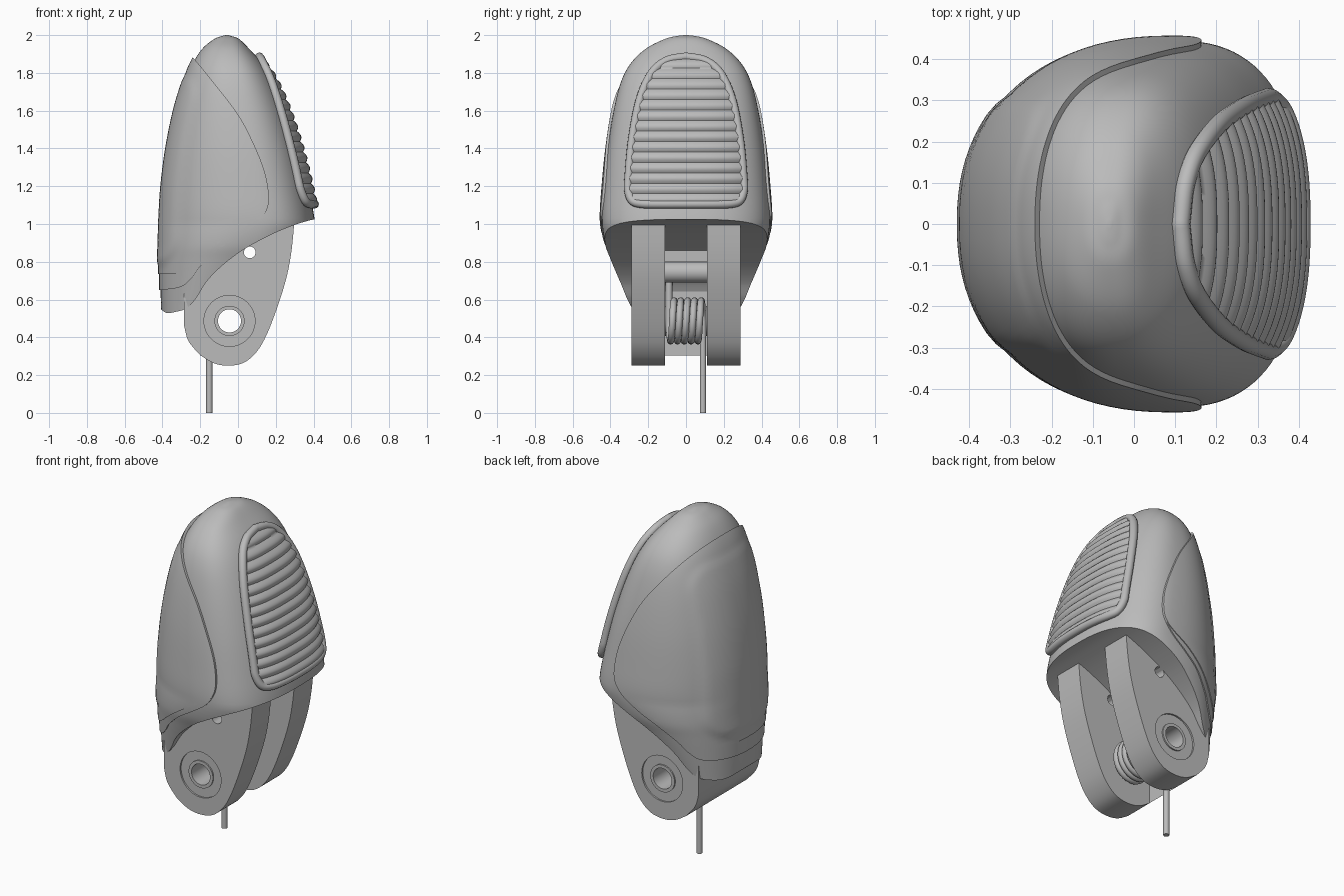
import bpy, bmesh, math
from mathutils import Vector

if "Cube" in bpy.data.objects:
    bpy.data.objects.remove(bpy.data.objects["Cube"])

grey = bpy.data.materials.new("satin grey")
grey.use_nodes = True
grey.diffuse_color = (0.5, 0.5, 0.5, 1)
grey.node_tree.nodes["Principled BSDF"].inputs["Base Color"].default_value = grey.diffuse_color


def smooth_path(points, steps=8):
    """Catmull-Rom through points of any dimension."""
    pts = [Vector(p) for p in points]
    out = []
    for i in range(len(pts) - 1):
        a, b, c, d = pts[max(i - 1, 0)], pts[i], pts[i + 1], pts[min(i + 2, len(pts) - 1)]
        for k in range(steps):
            t = k / steps
            out.append(b + (c - a) * (t / 2) + (a * 2 - b * 5 + c * 4 - d) * (t * t / 2)
                       + (b * 3 - a - c * 3 + d) * (t ** 3 / 2))
    return out + [pts[-1]]


def make(name, bm, angle=35):
    bmesh.ops.recalc_face_normals(bm, faces=bm.faces)
    mesh = bpy.data.meshes.new(name)
    bm.to_mesh(mesh)
    bm.free()
    obj = bpy.data.objects.new(name, mesh)
    bpy.context.collection.objects.link(obj)
    mesh.materials.append(grey)
    activate(obj)
    bpy.ops.object.shade_smooth_by_angle(angle=math.radians(angle))
    return obj


def activate(obj):
    bpy.ops.object.select_all(action='DESELECT')
    obj.select_set(True)
    bpy.context.view_layer.objects.active = obj


def boolean(obj, cutter, operation):
    mod = obj.modifiers.new("cut", 'BOOLEAN')
    mod.operation, mod.solver, mod.object = operation, 'EXACT', cutter
    activate(obj)
    bpy.ops.object.modifier_apply(modifier=mod.name)
    bpy.data.objects.remove(cutter)
    bpy.ops.object.shade_smooth_by_angle(angle=math.radians(35))


def prism(name, outline, y0, y1):
    """Extrude an x-z outline along y."""
    bm = bmesh.new()
    face = bm.faces.new([bm.verts.new((p[0], y0, p[1])) for p in outline])
    ext = bmesh.ops.extrude_face_region(bm, geom=[face])
    verts = [v for v in ext["geom"] if isinstance(v, bmesh.types.BMVert)]
    bmesh.ops.translate(bm, verts=verts, vec=(0, y1 - y0, 0))
    return make(name, bm)


def circle(x, z, r, n=48):
    return [(x + r * math.cos(math.tau * i / n), z + r * math.sin(math.tau * i / n)) for i in range(n)]


def tube(name, points, radius, closed=False):
    curve = bpy.data.curves.new(name, 'CURVE')
    curve.dimensions, curve.bevel_depth = '3D', radius
    curve.bevel_resolution, curve.use_fill_caps = 4, True
    spline = curve.splines.new('POLY')
    spline.points.add(len(points) - 1)
    for sp, p in zip(spline.points, points):
        sp.co = (*p, 1)
    spline.use_cyclic_u = closed
    spline.use_smooth = True
    curve.materials.append(grey)
    obj = bpy.data.objects.new(name, curve)
    bpy.context.collection.objects.link(obj)
    return obj


# Shell sections: height, back x, pad-side x, half width
SECTIONS = smooth_path([
    (.5, -.405, .42, .285), (.65, -.41, .42, .34), (.8, -.41, .42, .395), (.9, -.405, .415, .43),
    (1.03, -.40, .405, .445), (1.2, -.39, .37, .435), (1.4, -.365, .32, .415), (1.6, -.325, .255, .383),
    (1.75, -.28, .19, .345), (1.85, -.24, .128, .293), (1.93, -.187, .057, .21), (1.98, -.125, .005, .11),
    (1.995, -.085, -.035, .05), (2, -.065, -.055, .008)], 6)
FRONT_POWER, BACK_POWER = 2.5, 2.25


def lookup(rows, z):
    for a, b in zip(rows, rows[1:]):
        if a[0] <= z <= b[0]:
            return a.lerp(b, (z - a[0]) / max(b[0] - a[0], 1e-6))
    return rows[0] if z < rows[0][0] else rows[-1]


def mid_x(z):
    """Where each section is widest."""
    return .1 - .16 * (z - 1) if z > 1 else .1 - .6 * (1 - z)


def shell_x(y, z):
    _, _, right, half = lookup(SECTIONS, z)
    return mid_x(z) + (right - mid_x(z)) * max(0, 1 - abs(y / half) ** FRONT_POWER) ** (1 / FRONT_POWER)


def back_panel(y, z):
    """Soft rounded rectangle raised on the back cover."""
    dx, dz = max(abs(y) - .16, 0), max(abs(z - 1.28) - .35, 0)
    t = min(max((.16 - math.hypot(dx, dz)) / .05, 0), 1)
    return t * t * (3 - 2 * t)


def shell(name, offset=0, panel=0, n=96):
    bm, rings = bmesh.new(), []
    for z, left, right, half in SECTIONS:
        mid, ring = mid_x(z), []
        for i in range(n):
            c, s = math.cos(math.tau * i / n), math.sin(math.tau * i / n)
            reach, power = (right - mid, FRONT_POWER) if c > 0 else (mid - left, BACK_POWER)
            x = math.copysign(abs(c) ** (2 / power), c) * (reach + offset)
            y = math.copysign(abs(s) ** (2 / power), s) * (half + offset)
            grow = 1 + panel * back_panel(y, z) / .45 if c < 0 else 1
            ring.append(bm.verts.new((mid + x * grow, y * grow, z + offset * (z - 1))))
        rings.append(ring)
    for a, b in zip(rings, rings[1:]):
        for i in range(n):
            bm.faces.new((a[i], a[(i + 1) % n], b[(i + 1) % n], b[i]))
    bm.faces.new(rings[0])
    bm.faces.new(rings[-1])
    return make(name, bm)


# Fingertip shell with its sweeping underside
under = smooth_path([(.6, 1.06), (.405, 1.025), (.3, .995), (.2, .955), (.1, .905), (0, .845), (-.1, .765),
                     (-.17, .69), (-.22, .61), (-.27, .555), (-.33, .535), (-.38, .53), (-.42, .56)])
tip_shell = shell("tip_shell")
boolean(tip_shell, prism("underside_cutter", under + [Vector((-.6, .56)), Vector((-.6, .3)), Vector((.6, .3))],
                         -.7, .7), 'DIFFERENCE')

# Back cover and the thin lip beneath it
upper = [(-.26, 1.9), (-.22, 1.86), (-.13, 1.75), (0, 1.58), (.08, 1.43), (.14, 1.28), (.163, 1.15), (.15, 1.07)]
cover_edge = upper + [(.1, 1.02), (0, .965), (-.1, .9), (-.2, .825), (-.28, .76), (-.36, .735), (-.6, .74)]
lip_edge = upper + [(.1, 1.0), (0, .93), (-.1, .865), (-.2, .775), (-.25, .71), (-.33, .66), (-.6, .64)]
for name, edge, offset, panel in (("back_cover", cover_edge, .012, .009), ("cover_lip", lip_edge, .007, 0)):
    part = shell(name, offset, panel)
    outline = smooth_path(edge) + [Vector((-.6, 1.9))]
    boolean(part, prism("cover_cutter", outline, -.7, .7), 'INTERSECT')

# Grip pad: rounded rim around a ridged face
half = smooth_path([(1.105, 0), (1.105, .15), (1.108, .24), (1.125, .285), (1.18, .305), (1.25, .303), (1.45, .284),
                    (1.66, .243), (1.8, .18), (1.865, .1), (1.885, 0)])
half = [Vector((max(p[0], 1.105), p[1])) for p in half]
loop = half + [Vector((p[0], -p[1])) for p in reversed(half[1:-1])]
tube("pad_rim", [(shell_x(y, z) + .014, y, z) for y, z in [(p[1], p[0]) for p in loop]], .023, True)

RIDGES, STEPS, COLS = 14, 8, 24
bm, rows = bmesh.new(), []
for i in range(RIDGES * STEPS + 1):
    t = i / (RIDGES * STEPS)
    z = 1.105 + .775 * t
    wide = lookup(half, z)[1]
    lift = .02 + .014 * abs(math.sin(math.pi * RIDGES * t))
    ys = [wide * (2 * k / COLS - 1) for k in range(COLS + 1)]
    rows.append([bm.verts.new((shell_x(y, z) + lift, y, z)) for y in ys])
for a, b in zip(rows, rows[1:]):
    for k in range(COLS):
        bm.faces.new((a[k], a[k + 1], b[k + 1], b[k]))
make("ridged_pad", bm, 60)

# Hinge legs with pivot recess, collar and pin holes
PX, PZ = -.045, .487
heel = smooth_path([(-.285, .46), (-.262, .38), (-.2, .305)])
leg_outline = [Vector((-.285, .995))] + heel + smooth_path([
    (-.2, .305), (-.125, .262), (-.045, .25), (.035, .268), (.1, .325),
    (.15, .41), (.205, .55), (.255, .71), (.282, .85), (.297, .995)])[1:]
for side, s in (("left", 1), ("right", -1)):
    leg = prism(side + "_leg", leg_outline, s * .11, s * .288)
    boolean(leg, prism("pivot_cutter", circle(PX, PZ, .07), s * .05, s * .4), 'DIFFERENCE')
    boolean(leg, prism("recess_cutter", circle(PX, PZ, .135), s * .278, s * .4), 'DIFFERENCE')
    boolean(leg, prism("pin_cutter", circle(.062, .85, .031, 24), s * .05, s * .4), 'DIFFERENCE')
    collar = prism(side + "_collar", circle(PX, PZ, .08), s * .105, s * .286)
    boolean(collar, prism("bore_cutter", circle(PX, PZ, .061), s * .05, s * .4), 'DIFFERENCE')

# Web, stop block and cross rod between the legs
prism("rear_web", [(-.285, .9)] + heel + [(-.2, .9)], -.112, .112)
prism("stop_block", [(-.2, .8), (.02, .8), (.02, .88), (-.2, .88)], -.112, .112)
prism("cross_rod", circle(-.03, .745, .056, 32), -.112, .112)

# Torsion spring with one end up and the other running down to the floor
TURNS, R = 5, .107
coil = []
for i in range(TURNS * 32 + 1):
    a = math.pi + math.tau * i / 32
    coil.append((PX + R * math.cos(a), -.09 + .18 * i / (TURNS * 32), PZ + R * math.sin(a)))
tube("spring_coil", [(PX - R, -.09, .82)] + coil, .018)
tube("spring_tail", [(PX - R, .09, PZ), (PX - R, .09, 0)], .017)
